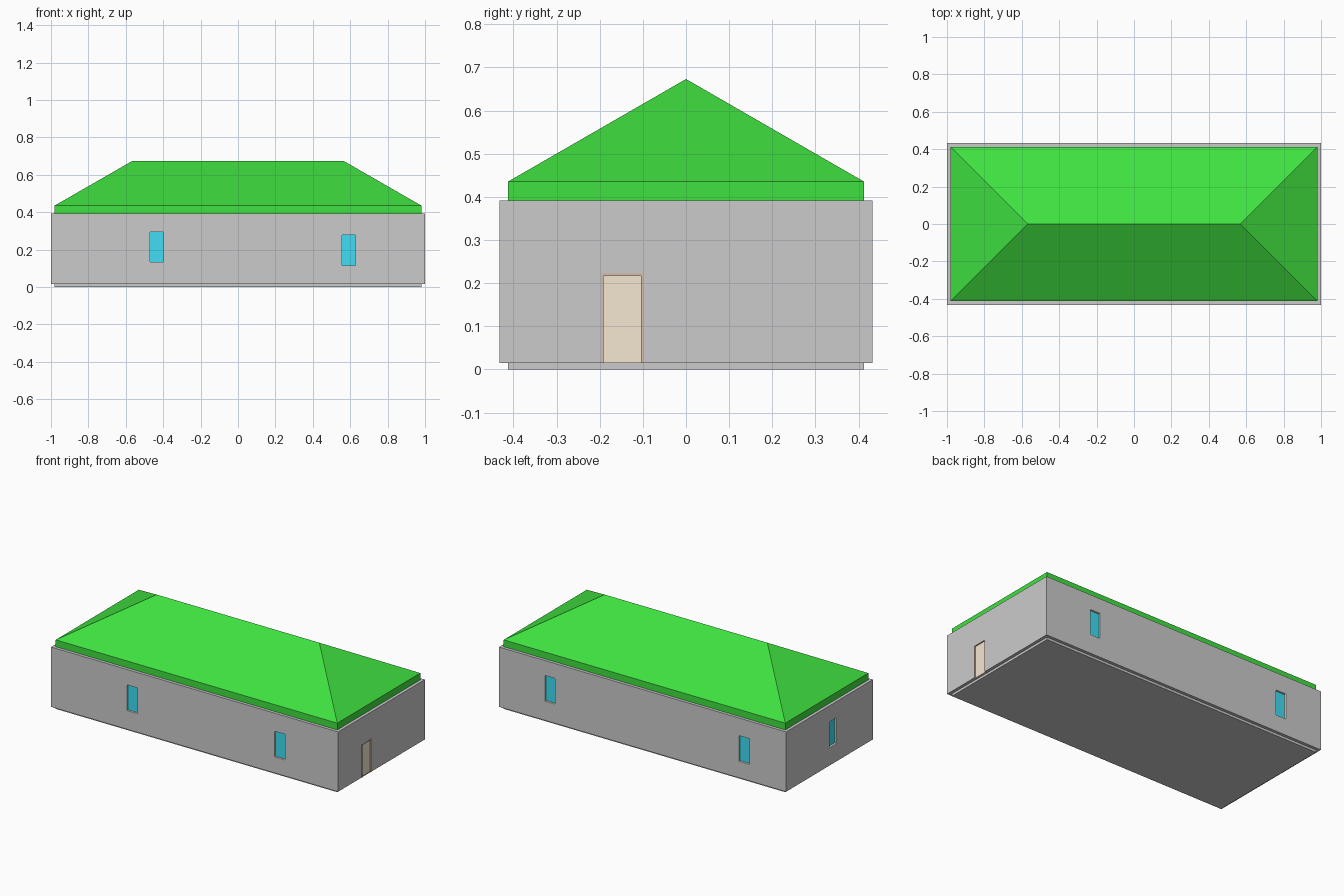
import bpy, bmesh
from mathutils import Vector

if "Cube" in bpy.data.objects:
    bpy.data.objects.remove(bpy.data.objects["Cube"])

def material(name, rgb):
    m = bpy.data.materials.new(name)
    m.diffuse_color = (*rgb, 1)
    m.use_nodes = True
    m.node_tree.nodes["Principled BSDF"].inputs["Base Color"].default_value = m.diffuse_color
    return m

GREEN = material("roof_green", (0.05, 0.75, 0.05))
BLUE = material("glass_blue", (0.05, 0.73, 0.9))
TAN = material("door_tan", (0.92, 0.81, 0.65))
BEIGE = material("window_frame_beige", (0.9, 0.82, 0.7))
BROWN = material("door_frame_brown", (0.68, 0.52, 0.43))

HX, HY = 1.0, 0.432          # outer half size of walls
T = 0.038                    # wall thickness
Z0, Z1 = 0.015, 0.392        # wall bottom and top

def new_object(name, bm, mat=None):
    bmesh.ops.recalc_face_normals(bm, faces=bm.faces)
    me = bpy.data.meshes.new(name)
    bm.to_mesh(me)
    bm.free()
    ob = bpy.data.objects.new(name, me)
    bpy.context.collection.objects.link(ob)
    if mat:
        me.materials.append(mat)
    return ob

def box(name, lo, hi, mat=None):
    bm = bmesh.new()
    bmesh.ops.create_cube(bm, size=1)
    for v in bm.verts:
        v.co = Vector([(a + b) / 2 + c * (b - a) for a, b, c in zip(lo, hi, v.co)])
    return new_object(name, bm, mat)

def cut(target, cutter):
    mod = target.modifiers.new("cut", 'BOOLEAN')
    mod.operation = 'DIFFERENCE'
    mod.solver = 'EXACT'
    mod.object = cutter
    cutter.hide_render = True
    cutter.hide_set(True)

# Floor slab and hollow walls
box("floor_slab", (-HX + T / 2, -HY + T / 2, 0), (HX - T / 2, HY - T / 2, Z0))
walls = box("walls", (-HX, -HY, Z0), (HX, HY, Z1))
cut(walls, box("room_cutter", (-HX + T, -HY + T, -0.1), (HX - T, HY - T, 0.6)))

# Hipped roof: thick shell with vertical eave edges
bm = bmesh.new()
layers = []
ex, ey, ridge = HX - T / 2, HY - T / 2, 0.567
for dz in (0, 0.043):
    ze, zr = Z1 + dz, 0.63 + dz
    a, b, c, d = [bm.verts.new((sx * ex, sy * ey, ze))
                  for sx, sy in ((-1, -1), (1, -1), (1, 1), (-1, 1))]
    l, r = bm.verts.new((-ridge, 0, zr)), bm.verts.new((ridge, 0, zr))
    for f in ((a, b, r, l), (b, c, r), (c, d, l, r), (d, a, l)):
        bm.faces.new(f)
    layers.append((a, b, c, d))
for i in range(4):
    j = (i + 1) % 4
    bm.faces.new((layers[0][i], layers[0][j], layers[1][j], layers[1][i]))
new_object("roof", bm, GREEN)

def opening(name, side, u0, u1, z0, z1, rim, recess, out, frame_mat, panel_mat, sill):
    """Hole in one wall, lined with a frame and filled with a recessed panel."""
    axis, sign = (0 if side in ("left", "right") else 1), (1 if side in ("right", "back") else -1)
    face = (HX, HY)[axis]

    def part(label, ua, ub, za, zb, da, db, mat=None):
        d = sorted((sign * (face - da), sign * (face - db)))
        lo, hi = [(d[k], ua if k == 0 else ub) for k in (0, 1)], None
        if axis == 0:
            return box(name + label, (d[0], ua, za), (d[1], ub, zb), mat)
        return box(name + label, (ua, d[0], za), (ub, d[1], zb), mat)

    cut(walls, part("_cutter", u0, u1, z0, z1, -0.02, T + 0.02))
    zs = z0 + rim if sill else z0
    part("_jamb_a", u0, u0 + rim, z0, z1, -out, T, frame_mat)
    part("_jamb_b", u1 - rim, u1, z0, z1, -out, T, frame_mat)
    part("_head", u0 + rim, u1 - rim, z1 - rim, z1, -out, T, frame_mat)
    if sill:
        part("_sill", u0 + rim, u1 - rim, z0, zs, -out, T, frame_mat)
    part("_panel", u0 + rim, u1 - rim, zs, z1 - rim, recess, recess + 0.012, panel_mat)

# Windows: wall, centre along the wall, sill height
for i, (side, u, z) in enumerate((("front", -0.435, 0.13), ("front", 0.593, 0.113),
                                  ("back", 0.645, 0.133), ("back", -0.708, 0.116),
                                  ("left", -0.035, 0.125))):
    opening(f"window_{i + 1}", side, u - 0.039, u + 0.039, z, z + 0.168,
            0.003, 0.012, 0.0, BEIGE, BLUE, True)

# Door on the right wall
opening("door", "right", -0.197, -0.098, Z0, 0.223, 0.006, 0.006, 0.001, BROWN, TAN, False)
